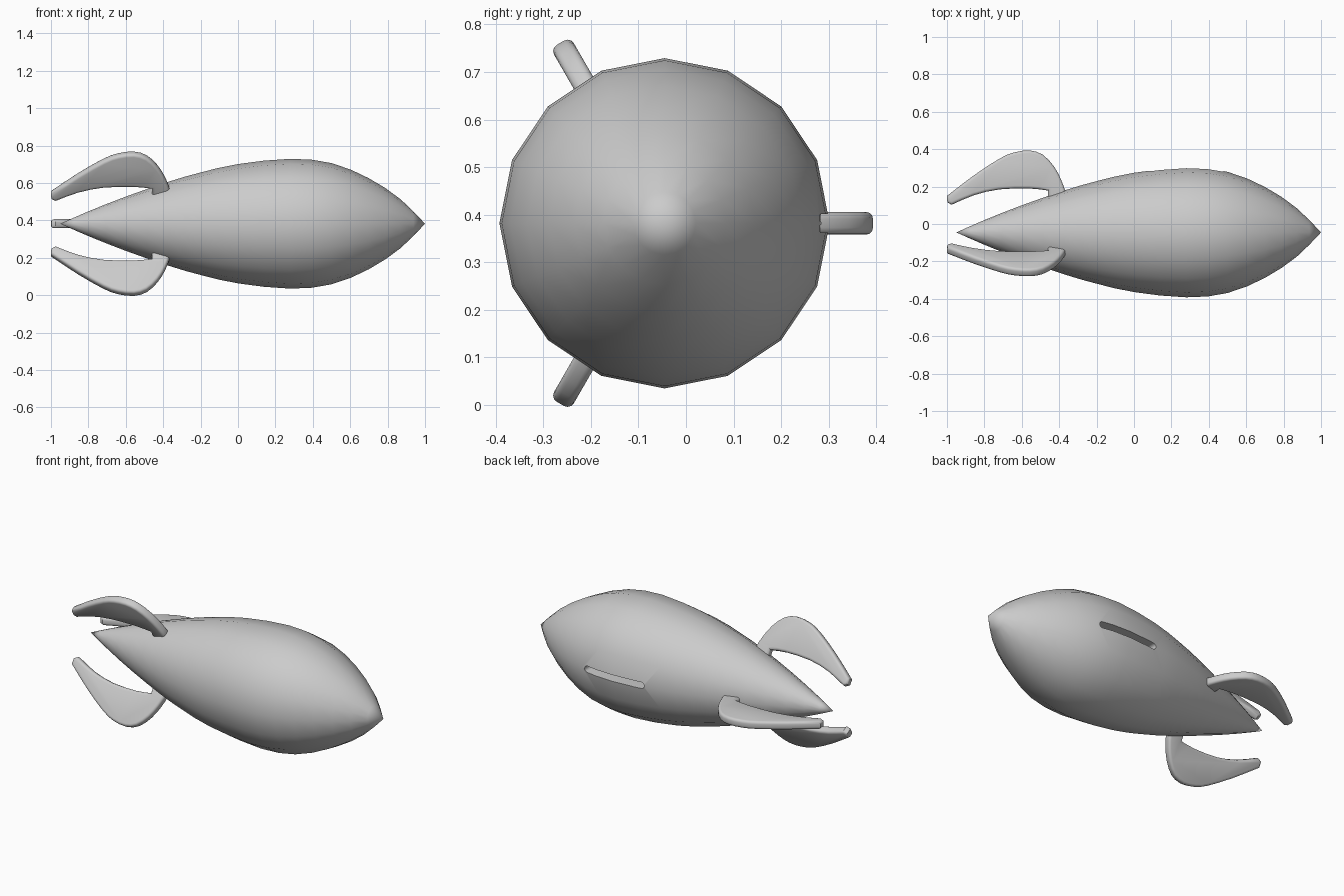
import bpy
import bmesh
from math import sin, cos, pi, radians
from mathutils import Vector, Matrix

if "Cube" in bpy.data.objects:
    bpy.data.objects.remove(bpy.data.objects["Cube"], do_unlink=True)

AXIS = Vector((0, -0.045, 0.382))   # centre line of the hull
SIDES = 16

grey = bpy.data.materials.new("plain grey")
grey.use_nodes = True
grey.diffuse_color = (0.6, 0.6, 0.6, 1)
grey.node_tree.nodes["Principled BSDF"].inputs["Base Color"].default_value = (0.6, 0.6, 0.6, 1)


def make_object(name, bm):
    bmesh.ops.recalc_face_normals(bm, faces=bm.faces)
    mesh = bpy.data.meshes.new(name)
    bm.to_mesh(mesh)
    bm.free()
    mesh.materials.append(grey)
    obj = bpy.data.objects.new(name, mesh)
    bpy.context.collection.objects.link(obj)
    return obj


def smooth(obj, angle):
    bpy.ops.object.select_all(action='DESELECT')
    obj.select_set(True)
    bpy.context.view_layer.objects.active = obj
    bpy.ops.object.shade_smooth_by_angle(angle=radians(angle))


def spline(points, steps):
    """Smooth path through all the points."""
    pts = [Vector(p) for p in points]
    pts = [2 * pts[0] - pts[1]] + pts + [2 * pts[-1] - pts[-2]]
    path = []
    for a, b, c, d in zip(pts, pts[1:], pts[2:], pts[3:]):
        for i in range(steps):
            t = i / steps
            path.append(0.5 * (2 * b + (c - a) * t + (2 * a - 5 * b + 4 * c - d) * t * t
                               + (3 * b - a - 3 * c + d) * t ** 3))
    return path + [pts[-2]]


def extrude_outline(points, low, high):
    """Solid plate from an outline of 3D points, moved along its normal axis."""
    bm = bmesh.new()
    base = bm.faces.new([bm.verts.new(p + low) for p in points])
    top = bmesh.ops.extrude_face_region(bm, geom=[base], use_keep_orig=True)["geom"]
    bmesh.ops.translate(bm, vec=high - low,
                        verts=[v for v in top if isinstance(v, bmesh.types.BMVert)])
    return bm


# Hull: a teardrop turned around the x axis
profile = spline([(-0.95, 0), (-0.8, 0.066), (-0.6, 0.145), (-0.37, 0.225), (-0.2, 0.274),
                  (0, 0.319), (0.28, 0.347), (0.5, 0.324), (0.7, 0.243), (0.87, 0.13), (1, 0)], 2)
bm = bmesh.new()
rings = [[bm.verts.new(AXIS + Vector((p.x, p.y * cos(2 * pi * k / SIDES), p.y * sin(2 * pi * k / SIDES))))
          for k in range(SIDES)] for p in profile[1:-1]]
tail = bm.verts.new(AXIS + Vector((profile[0].x, 0, 0)))
nose = bm.verts.new(AXIS + Vector((profile[-1].x, 0, 0)))
for k in range(SIDES):
    n = (k + 1) % SIDES
    bm.faces.new((tail, rings[0][k], rings[0][n]))
    bm.faces.new((nose, rings[-1][n], rings[-1][k]))
    for a, b in zip(rings, rings[1:]):
        bm.faces.new((a[k], b[k], b[n], a[n]))
hull = make_object("hull", bm)

# Long round-ended slot cut into the back of the hull
half = 0.019
outline = []
for centre, start in ((0.46, -pi / 2), (0.10, pi / 2)):
    for i in range(7):
        ang = start + pi * i / 6
        outline.append(AXIS + Vector((centre + half * cos(ang), 0, half * sin(ang))))
cutter = make_object("slot_cutter", extrude_outline(outline, Vector((0, 0.25, 0)), Vector((0, 0.45, 0))))
cutter.hide_render = True
cut = hull.modifiers.new("slot", 'BOOLEAN')
cut.operation = 'DIFFERENCE'
cut.solver = 'EXACT'
cut.object = cutter
bpy.ops.object.select_all(action='DESELECT')
bpy.context.view_layer.objects.active = hull
hull.select_set(True)
bpy.ops.object.modifier_apply(modifier=cut.name)
bpy.data.objects.remove(cutter, do_unlink=True)
smooth(hull, 40)

# Three swept tail fins with rounded rims, as (along hull, out from centre line)
outer = spline([(-1, 0.195), (-0.856, 0.305), (-0.72, 0.394), (-0.64, 0.428), (-0.556, 0.438),
                (-0.487, 0.415), (-0.428, 0.353), (-0.39, 0.283), (-0.367, 0.22)], 2)
root = [Vector(p) for p in ((-0.367, 0.16), (-0.46, 0.16))]
inner = spline([(-0.46, 0.224), (-0.56, 0.235), (-0.72, 0.23), (-0.856, 0.199), (-0.975, 0.148)], 2)
tip = [Vector((-0.998, 0.16))]
fin_outline = [Vector((p.x, p.y, 0)) for p in outer + root + inner + tip]
THICK = Vector((0, 0, 0.024))
for name, angle in (("back_fin", 0), ("upper_fin", 120), ("lower_fin", 240)):
    bm = extrude_outline(fin_outline, -THICK, THICK)
    rim = [e for e in bm.edges if abs(e.verts[0].co.z - e.verts[1].co.z) < 0.001]
    bmesh.ops.bevel(bm, geom=rim, offset=0.015, segments=3, profile=0.5,
                    affect='EDGES', clamp_overlap=True)
    bm.transform(Matrix.Translation(AXIS) @ Matrix.Rotation(radians(angle), 4, 'X'))
    smooth(make_object(name, bm), 40)
